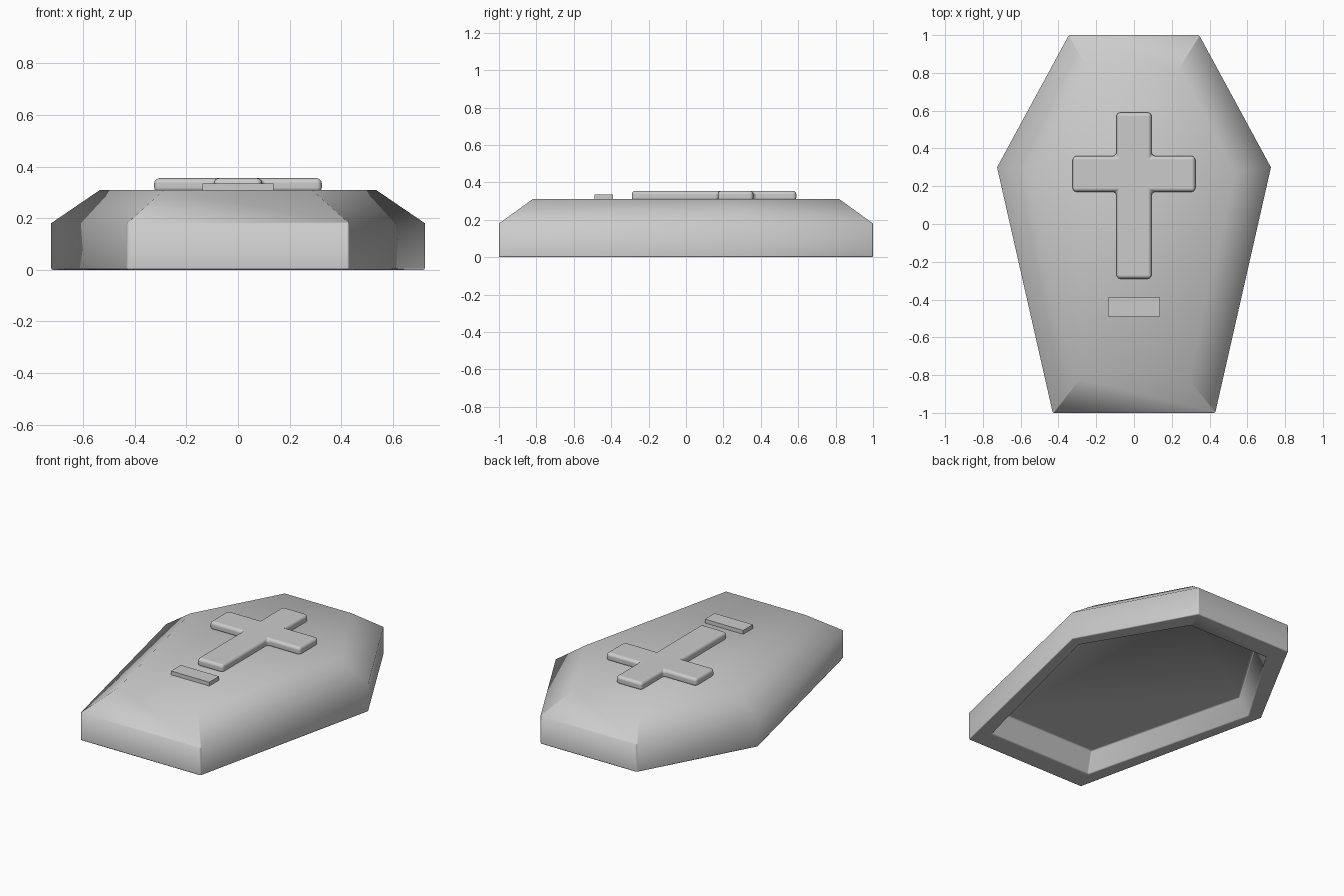
import bpy, bmesh
from math import radians
from mathutils import Vector

if "Cube" in bpy.data.objects:
    bpy.data.objects.remove(bpy.data.objects["Cube"])

grey = bpy.data.materials.new("stone_grey")
grey.use_nodes = True
COLOUR = (0.6, 0.6, 0.6, 1)
grey.diffuse_color = COLOUR
grey.node_tree.nodes["Principled BSDF"].inputs["Base Color"].default_value = COLOUR


def mirrored(half):
    """Closed counter-clockwise outline from its +x half, listed front to back."""
    return half + [(-x, y) for x, y in reversed(half)]


def inset(outline, d):
    """Offset every edge inward by the same distance."""
    pts = [Vector(p) for p in outline]
    result = []
    for i, p in enumerate(pts):
        a = (p - pts[i - 1]).normalized()
        b = (pts[(i + 1) % len(pts)] - p).normalized()
        na, nb = Vector((-a.y, a.x)), Vector((-b.y, b.x))
        result.append(p + (na + nb) * d / (1 + na.dot(nb)))
    return result


def loft(name, layers, smooth_angle):
    """Join stacked outlines (outline, z) into a closed solid."""
    bm = bmesh.new()
    rings = [[bm.verts.new((p[0], p[1], z)) for p in outline] for outline, z in layers]
    for low, high in zip(rings, rings[1:]):
        for i in range(len(low)):
            j = (i + 1) % len(low)
            bm.faces.new((low[i], low[j], high[j], high[i]))
    bm.faces.new(rings[0][::-1])
    bm.faces.new(rings[-1])
    bmesh.ops.recalc_face_normals(bm, faces=bm.faces)
    mesh = bpy.data.meshes.new(name)
    bm.to_mesh(mesh)
    bm.free()
    mesh.materials.append(grey)
    obj = bpy.data.objects.new(name, mesh)
    bpy.context.collection.objects.link(obj)
    bpy.ops.object.select_all(action="DESELECT")
    obj.select_set(True)
    bpy.context.view_layer.objects.active = obj
    bpy.ops.object.shade_smooth_by_angle(angle=radians(smooth_angle))
    return obj


def bevel(obj, width, segments, angle):
    mod = obj.modifiers.new("soft_edges", "BEVEL")
    mod.width, mod.segments = width, segments
    mod.limit_method, mod.angle_limit = "ANGLE", radians(angle)
    mod.harden_normals = True


# Hollow lid: recess ceiling, recess mouth, rim, wall top, sloped shoulders, flat top
outer = mirrored([(0.43, -1), (0.725, 0.3), (0.345, 1)])
mouth = mirrored([(0.37, -0.86), (0.65, 0.27), (0.29, 0.87)])
ceiling = [(x * 0.92, y * 0.92) for x, y in mouth]
lid = loft("coffin_lid", [(ceiling, 0.12), (mouth, 0), (outer, 0),
                          (outer, 0.18), (inset(outer, 0.18), 0.31)], 60)
bevel(lid, 0.008, 2, 60)

# Raised cross with rounded edges
cross_outline = mirrored([(0.093, -0.29), (0.093, 0.17), (0.325, 0.17),
                          (0.325, 0.36), (0.093, 0.36), (0.093, 0.59)])
cross = loft("raised_cross", [(cross_outline, 0.3), (cross_outline, 0.355)], 30)
bevel(cross, 0.02, 3, 40)

# Small blank plate below the cross
plate_outline = mirrored([(0.137, -0.49), (0.137, -0.39)])
loft("blank_plate", [(plate_outline, 0.3), (plate_outline, 0.335)], 30)
